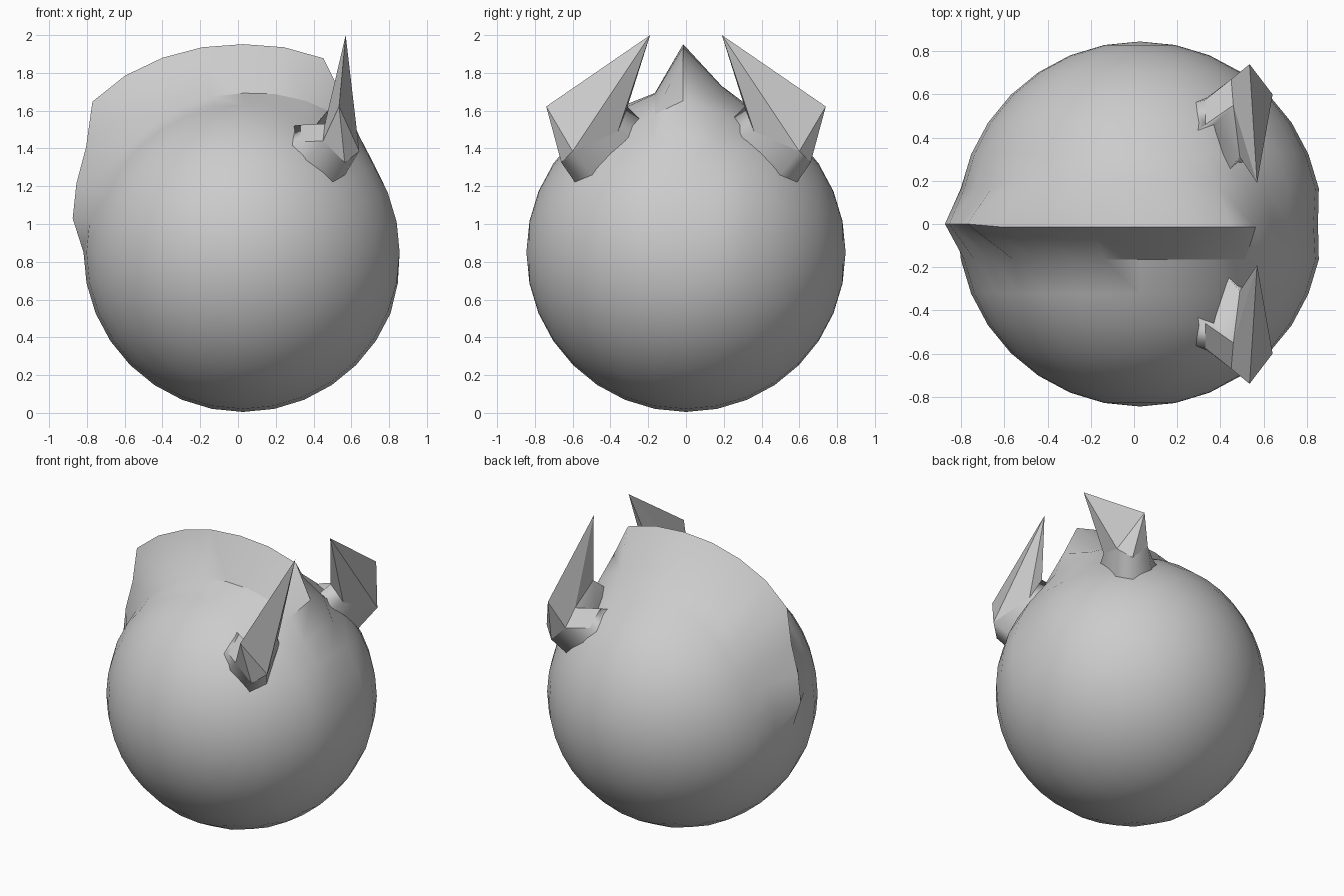
import bpy, bmesh, math
from mathutils import Vector, Matrix

if "Cube" in bpy.data.objects:
    bpy.data.objects.remove(bpy.data.objects["Cube"])

CENTRE = Vector((0.027, 0, 0.85))
R = 0.845
STEP = 11.25  # degrees between sphere columns


def add_object(name, bm):
    mesh = bpy.data.meshes.new(name)
    bmesh.ops.recalc_face_normals(bm, faces=bm.faces)
    bm.to_mesh(mesh)
    bm.free()
    obj = bpy.data.objects.new(name, mesh)
    bpy.context.collection.objects.link(obj)
    return obj


# Body: ball with its poles on the y axis, so the equator can be pulled up into a crest
bm = bmesh.new()
bmesh.ops.create_uvsphere(bm, u_segments=32, v_segments=16, radius=R)
bmesh.ops.rotate(bm, verts=bm.verts, cent=(0, 0, 0), matrix=Matrix.Rotation(math.pi / 2, 3, 'X'))

# Crest radii by column (column 0 faces +x, column 8 is the top, column 16 faces -x)
ridge = {-1: .835, 0: .825, 1: .82, 2: .82, 3: .835, 4: .87, 5: .965, 6: 1.112, 7: 1.107, 8: 1.102,
         9: 1.107, 10: 1.115, 11: 1.125, 12: 1.128, 13: 1.0, 14: .955, 15: .92}
near_foot = {5: .88, 6: .868, 7: .855, 8: .843, 9: .84}
far_foot = {5: .885, 6: .895, 7: .895, 8: .88, 9: .865, 10: .85, 11: .845, 12: .84}
place = {}
for v in bm.verts:
    col = round(math.degrees(math.atan2(v.co.z, v.co.x)) / STEP)
    ring = round(math.degrees(math.asin(max(-1, min(1, v.co.y / R)))) / STEP)
    place[v] = (col, ring)
    table = {0: ridge, -1: near_foot, 1: far_foot}.get(ring, {})
    if col in table:
        a = math.radians(col * STEP)
        y = v.co.y
        if ring == 1:
            y = 0.19
        elif ring == 0 and 4 < col < 12:
            y = -0.015
        v.co = (table[col] * math.cos(a), y, table[col] * math.sin(a))

# Creases: the crest's ridge line and the front half of its foot
for f in bm.faces:
    f.smooth = True
for e in bm.edges:
    (c1, r1), (c2, r2) = place[e.verts[0]], place[e.verts[1]]
    lo, hi = min(c1, c2), max(c1, c2)
    on_ridge = r1 == r2 == 0 and lo >= 5
    on_foot = r1 == r2 == -1 and lo >= 5 and hi <= 9
    on_front = c1 == c2 == 5 and {r1, r2} == {0, -1}
    e.smooth = not (on_ridge or on_foot or on_front)
bmesh.ops.translate(bm, verts=bm.verts, vec=CENTRE)
add_object("crested_body", bm)

# Ears: a pointed faceted blade with a small ledge behind, flaring into the body
bm = bmesh.new()
pts = {
    'peak': (.57, -.19, 2.0), 'outer': (.535, -.74, 1.622),
    'low': (.565, -.66, 1.325), 'front': (.642, -.60, 1.385),
    'inner': (.55, -.36, 1.49), 'inner_back': (.49, -.31, 1.62),
    'ledge_a': (.46, -.55, 1.53), 'ledge_b': (.33, -.46, 1.525),
    'ledge_c': (.33, -.575, 1.435), 'ledge_d': (.45, -.67, 1.44),
}
vert = {k: bm.verts.new(p) for k, p in pts.items()}
for face in ("peak outer front", "outer low front", "peak front inner", "peak inner inner_back",
             "peak inner_back ledge_a", "peak ledge_a ledge_d", "peak ledge_d outer",
             "outer ledge_d low", "ledge_a ledge_b ledge_c ledge_d"):
    bm.faces.new([vert[k] for k in face.split()])
rim = [vert[k] for k in ("low", "front", "inner", "inner_back", "ledge_a",
                         "ledge_b", "ledge_c", "ledge_d")]
mid = (Vector((.48, -.53, 1.42)) - CENTRE).normalized()
foot = []
for v in rim:
    d = (v.co - CENTRE).normalized()
    d = (d + (d - mid).normalized() * 0.06).normalized()
    foot.append(bm.verts.new(CENTRE + d * 0.825))
for i in range(len(rim)):
    j = (i + 1) % len(rim)
    bm.faces.new((rim[i], rim[j], foot[j], foot[i])).smooth = True
bm.faces.new(foot)
ears = add_object("ears", bm)
mirror = ears.modifiers.new("mirror", 'MIRROR')
mirror.use_axis = (False, True, False)
